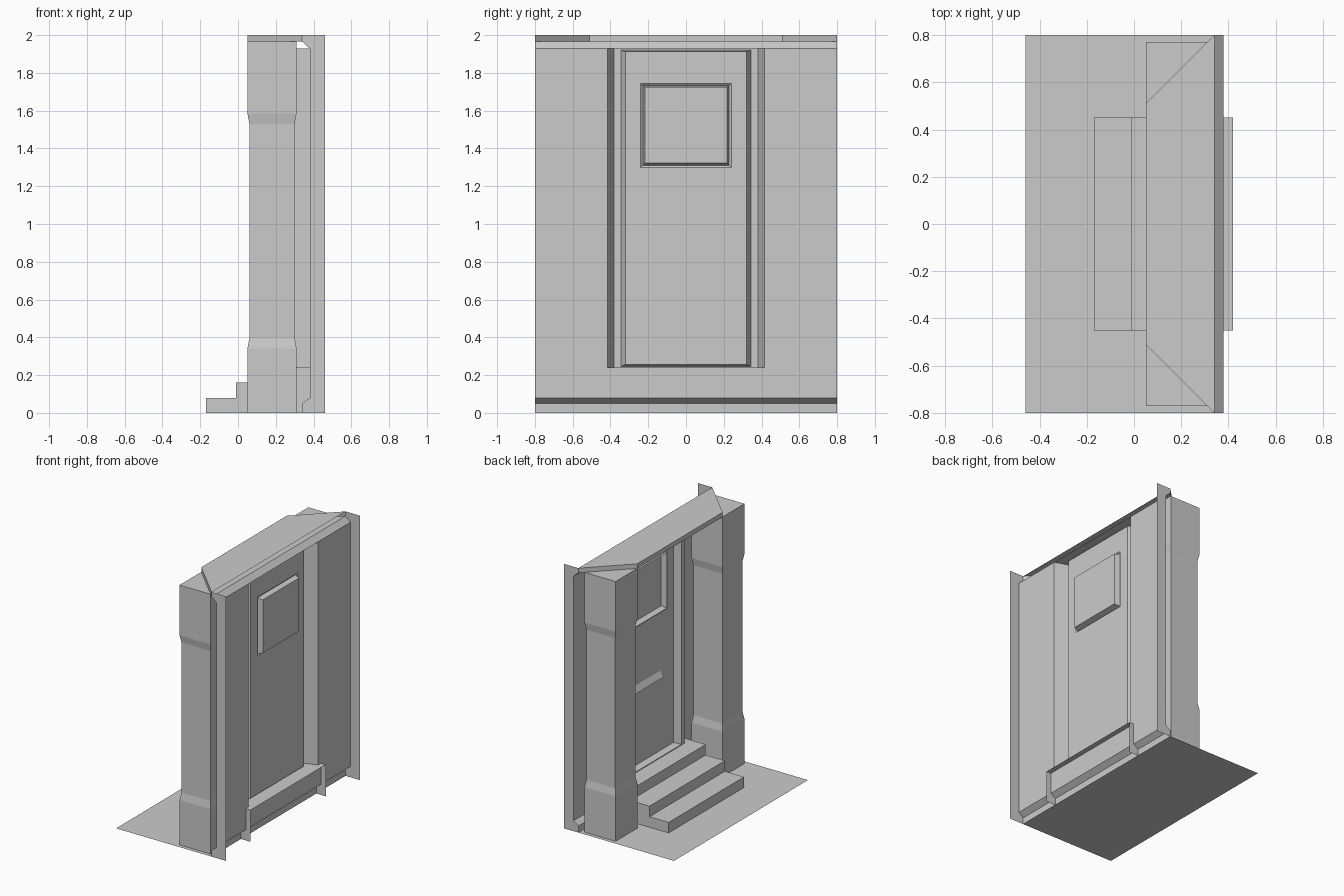
import bpy

if "Cube" in bpy.data.objects:
    bpy.data.objects.remove(bpy.data.objects["Cube"])


def make(name, verts, faces):
    me = bpy.data.meshes.new(name)
    me.from_pydata(verts, [], faces)
    me.update()
    ob = bpy.data.objects.new(name, me)
    bpy.context.collection.objects.link(ob)
    return ob


def sweep(name, prof, y0, y1):
    """Open strip: an (x, z) profile extruded along y, facing -x / up."""
    verts = [(x, y, z) for x, z in prof for y in (y0, y1)]
    faces = [(2 * i + 2, 2 * i + 3, 2 * i + 1, 2 * i) for i in range(len(prof) - 1)]
    return make(name, verts, faces)


def side_pair(name, poly, y):
    """Flat (x, z) outline on both sides; outline is clockwise in x-z."""
    n = len(poly)
    order = list(range(n))
    make(name + "_left", [(x, y, z) for x, z in poly], [order])
    make(name + "_right", [(x, -y, z) for x, z in poly], [order[::-1]])


def rings(name, loops, fill):
    """Bridge rectangles (x, half width, z0, z1), facing -x."""
    verts, faces = [], []
    for x, h, z0, z1 in loops:
        verts += [(x, -h, z0), (x, h, z0), (x, h, z1), (x, -h, z1)]
    for k in range(len(loops) - 1):
        a, b = 4 * k, 4 * k + 4
        for i in range(4):
            j = (i + 1) % 4
            faces.append((b + i, b + j, a + j, a + i))
    if fill:
        n = len(verts)
        faces.append((n - 1, n - 2, n - 3, n - 4))
    return make(name, verts, faces)


# ground sheet
make("ground", [(-.46, -.8, 0), (.34, -.8, 0), (.34, .8, 0), (-.46, .8, 0)], [(0, 1, 2, 3)])

# wall with moulded base and cornice, open at the doorway
Z0, Z1, W = .24, 1.928, .415
base = [(.34, 0), (.34, .05), (.38, .08)]
top = [(.38, Z1), (.34, 1.965)]
sweep("wall_left", base + top, W, .8)
sweep("wall_right", base + top, -.8, -W)
sweep("wall_below_door", base + [(.38, Z0)], -W, W)
sweep("cornice", top, -W, W)

# thin end panels behind the wall
side_pair("end_panel", base + top + [(.34, 2), (.46, 2), (.46, 0)], .8)

# steps, open behind
stair = [(-.17, 0), (-.17, .08), (-.01, .08), (-.01, .16), (.15, .16), (.15, Z0), (.42, Z0)]
sweep("steps", stair, -.45, .45)
side_pair("step_side", stair + [(.42, 0)], .45)

# door frame, door and window
rings("door_frame", [(.38, W, Z0, Z1), (.28, .38, Z0, Z1),
                     (.28, .345, .246, 1.92), (.33, .32, .256, 1.913)], False)
rings("door", [(.33, .32, .256, 1.913), (.33, .24, 1.30, 1.745)], False)
rings("window", [(.33, .24, 1.30, 1.745), (.32, .228, 1.31, 1.733),
                 (.36, .217, 1.322, 1.725)], True)

# letter flap wedge
flap = sweep("mail_flap", [(.33, .81), (.305, .815), (.33, .86)], -.175, .175)
side_pair("flap_end", [(.33, .81), (.305, .815), (.33, .86)], .175)

# pillars: thick foot and head, slimmer shaft
cx, cy = .18, .64
for name, s in (("pillar_left", 1), ("pillar_right", -1)):
    verts, faces = [], []
    levels = [(0, .13), (.34, .13), (.395, .12), (1.53, .12), (1.585, .13), (1.965, .13)]
    for z, r in levels:
        for u, v in ((-1, -1), (1, -1), (1, 1), (-1, 1)):
            verts.append((cx + u * r, s * cy + v * r, z))
    for k in range(len(levels) - 1):
        for i in range(4):
            a, b = 4 * k + i, 4 * k + (i + 1) % 4
            faces.append((a, b, b + 4, a + 4))
    n = len(verts)
    faces.append((n - 4, n - 3, n - 2, n - 1))
    make(name, verts, faces)

# canopy slab with mitred ends, open at the back
plan = [(.34, .8), (.05, .51), (.05, -.51), (.34, -.8)]
verts = [(x, y, z) for z in (1.965, 2) for x, y in plan]
faces = [(3, 2, 1, 0), (4, 5, 6, 7)] + [(i, i + 1, i + 5, i + 4) for i in range(3)]
make("canopy", verts, faces)
